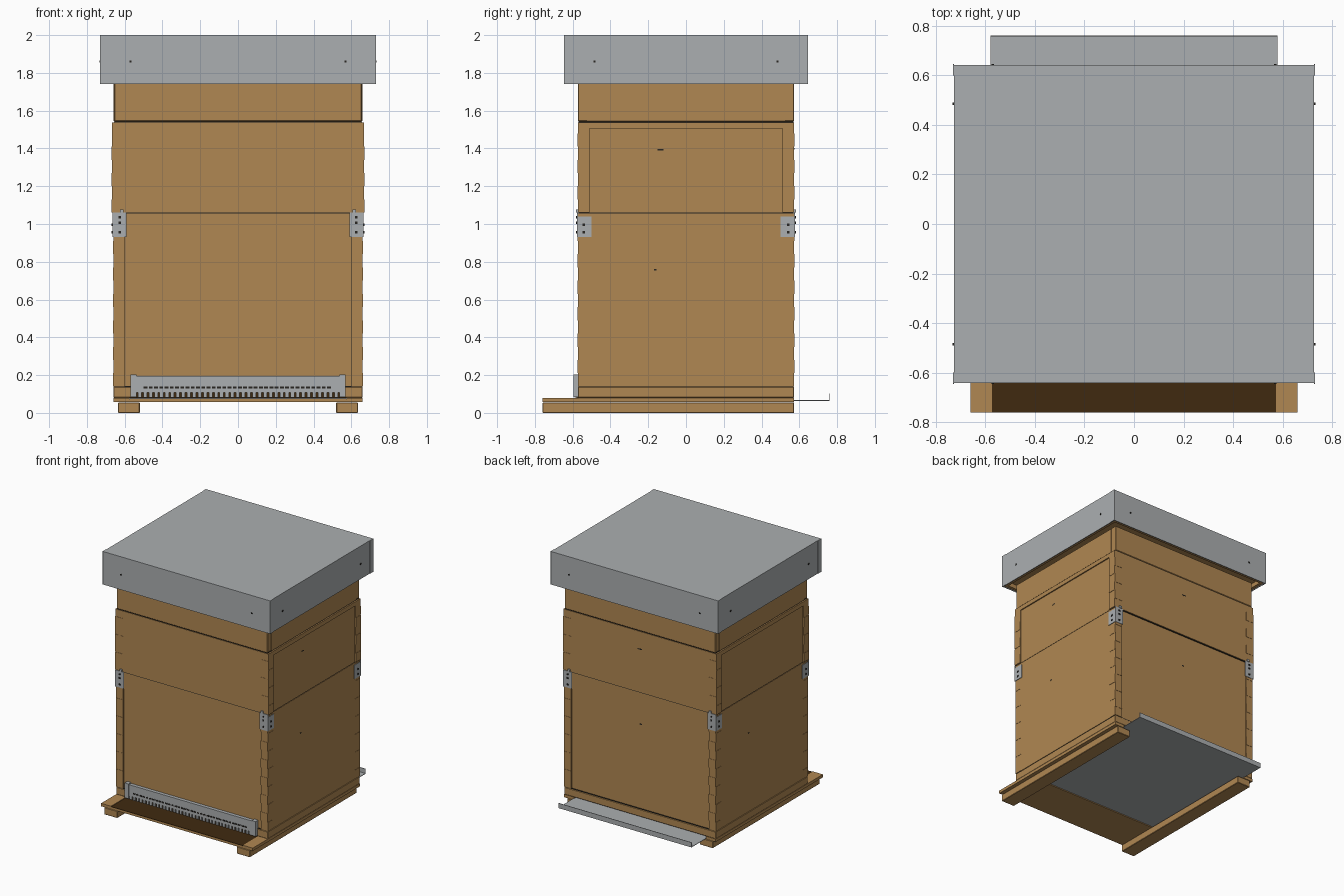
import bpy
import bmesh
from mathutils import Vector

cube = bpy.data.objects.get("Cube")
if cube:
    bpy.data.objects.remove(cube, do_unlink=True)


def material(name, rgb):
    m = bpy.data.materials.new(name)
    m.use_nodes = True
    m.diffuse_color = (*rgb, 1)
    m.node_tree.nodes["Principled BSDF"].inputs["Base Color"].default_value = (*rgb, 1)
    return m


WOOD = material("warm wood", (0.434, 0.242, 0.084))
METAL = material("galvanised metal", (0.41, 0.43, 0.44))
DARK = material("dark brown mesh", (0.051, 0.023, 0.005))
BLACK = material("dark holes", (0.02, 0.018, 0.015))


def add_box(bm, x, y, z):
    """Add a box given its (min, max) extent on each axis."""
    verts = bmesh.ops.create_cube(bm, size=1)["verts"]
    for v in verts:
        v.co = Vector([(lo + hi) / 2 + c * (hi - lo) for c, (lo, hi) in zip(v.co, (x, y, z))])


def part(name, mat, boxes, bevel=0):
    mesh = bpy.data.meshes.new(name)
    bm = bmesh.new()
    for b in boxes:
        add_box(bm, *b)
    bm.to_mesh(mesh)
    bm.free()
    mesh.materials.append(mat)
    obj = bpy.data.objects.new(name, mesh)
    bpy.context.collection.objects.link(obj)
    if bevel:
        mod = obj.modifiers.new("soft edges", "BEVEL")
        mod.width, mod.segments = bevel, 1
    return obj


def flip(span):
    return (-span[1], -span[0])


def mirror_x(boxes):
    return boxes + [(flip(x), y, z) for x, y, z in boxes]


def mirror_xy(boxes):
    both = mirror_x(boxes)
    return both + [(x, flip(y), z) for x, y, z in both]


def sym(half):
    return (-half, half)


W, D = 0.66, 0.573      # half width and half depth of the hive body
FRONT = -0.76

# Floor: runners, side rails, landing board and surrounding frame
part("runners", WOOD, mirror_x([((0.52, 0.635), (FRONT, D), (0, 0.055))]), 0.003)
part("floor_rails", WOOD, mirror_x([((0.575, W), (FRONT, D), (0.057, 0.08))]))
part("landing_board", WOOD, [(sym(0.575), (FRONT, -0.42), (0.057, 0.074))])
part("landing_mesh", DARK, [(sym(0.573), (FRONT, -0.55), (0.074, 0.077))])
part("floor_frame", WOOD, [(sym(W), sym(D), (0.08, 0.137))], 0.003)

# Sliding tray with a raised lip at the back
part("tray", METAL, [(sym(0.58), (-0.44, 0.76), (0.064, 0.068)),
                     (sym(0.58), (0.756, 0.76), (0.064, 0.103))])

# Lower box: recessed front and back panels between corner posts
part("lower_box", WOOD, [(sym(W), sym(D - 0.01), (0.14, 1.055))])
part("lower_posts", WOOD, mirror_xy([((0.6, W), (D - 0.03, D), (0.14, 1.055))]))

# Upper box: recessed side panels below a top rail
part("upper_box", WOOD, [(sym(W - 0.002), sym(D), (1.06, 1.538))])
part("upper_posts", WOOD, mirror_xy([((W - 0.03, 0.667), (0.51, D), (1.06, 1.538))]))
part("upper_rails", WOOD, mirror_x([((W - 0.03, 0.667), sym(0.51), (1.505, 1.538))]))

# Finger joints up the corners, alternating between the two faces
PITCH = 0.07


def fingers(name, z0, z1, half_w):
    boxes = []
    for i in range(int((z1 - z0) / PITCH)):
        z = (z0 + i * PITCH, z0 + (i + 1) * PITCH)
        if i % 2:
            boxes.append(((0.6, half_w), (D - 0.02, D + 0.002), z))
        else:
            boxes.append(((half_w - 0.02, half_w + 0.002), (0.51, D), z))
    part(name, WOOD, mirror_xy(boxes))


fingers("lower_fingers", 0.14, 1.055, W)
fingers("upper_fingers", 1.06, 1.538, 0.667)

# Shallow box under the roof, with butt jointed sides
part("top_box", WOOD, [(sym(W - 0.003), sym(D), (1.542, 1.75))], 0.005)
part("top_box_sides", WOOD, mirror_x([((W - 0.02, W), sym(0.525), (1.545, 1.74))]))

# Fine shadow seams between the stacked sections
part("seams", BLACK, [(sym(W - 0.004), sym(D - 0.004), (z - 0.003, z + 0.003))
                      for z in (0.1385, 1.0575, 1.54)])

# Roof: metal cover with an open underside, lined with wood
RW, RD = 0.727, 0.642
part("roof_cover", METAL,
     [(sym(RW), sym(RD), (1.8, 2.0))]
     + mirror_x([((RW - 0.006, RW), sym(RD), (1.74, 1.8))])
     + [(sym(RW - 0.006), y, (1.74, 1.8)) for y in ((-RD, 0.006 - RD), (RD - 0.006, RD))])
part("roof_folds", METAL, mirror_xy([((RW, RW + 0.003), (0.6, RD + 0.003), (1.74, 2.0))]))
part("roof_lining", WOOD,
     [(sym(RW - 0.006), sym(RD - 0.006), (1.78, 1.8))]
     + mirror_x([((RW - 0.03, RW - 0.006), sym(RD - 0.006), (1.746, 1.78))])
     + [(sym(RW - 0.03), y, (1.746, 1.78))
        for y in ((0.006 - RD, 0.03 - RD), (RD - 0.03, RD - 0.006))])
part("roof_nails", BLACK, mirror_xy([
    ((RW, RW + 0.005), (0.48, 0.49), (1.855, 1.865)),
    ((0.565, 0.575), (RD, RD + 0.004), (1.855, 1.865))]))

# Angle brackets locating the boxes, with screws
part("corner_brackets", METAL, mirror_xy([
    ((0.59, W + 0.005), (D, D + 0.005), (0.93, 1.06)),
    ((W, W + 0.005), (0.5, D), (0.93, 1.04))]))
part("bracket_screws", BLACK, mirror_xy(
    [((0.62, 0.632), (D + 0.005, D + 0.009), (z, z + 0.012)) for z in (0.95, 1.0, 1.03)]
    + [((W + 0.005, W + 0.009), (0.535, 0.547), (z, z + 0.012)) for z in (0.95, 0.99)]))
part("bracket_tabs", METAL, mirror_xy([((0.605, 0.625), (D, D + 0.01), (1.06, 1.078))]))

# Entrance reducer: plate, end guides, slots and comb teeth
part("entrance_plate", METAL, [(sym(0.54), (-0.59, -0.56), (0.108, 0.195))])
part("entrance_guides", METAL, mirror_x([((0.537, 0.57), (-0.596, -0.56), (0.085, 0.202))]))
SLOTS = 36
part("entrance_slots", BLACK, [
    ((x, x + 0.02), (-0.592, -0.589), (0.128, 0.139))
    for x in (-0.5 + i / SLOTS for i in range(SLOTS))])
part("entrance_shadow", DARK, [(sym(0.537), (-0.58, -0.56), (0.08, 0.108))])
part("entrance_teeth", METAL, [
    ((x, x + 0.019), (-0.59, -0.58), (0.082, 0.108))
    for x in (-0.53 + i * 1.04 / SLOTS for i in range(SLOTS + 1))])

# Small knots in the wood
part("wood_knots", BLACK, [
    ((W, W + 0.001), (-0.17, -0.155), (0.755, 0.763)),
    ((-W - 0.001, -W), (0.155, 0.17), (0.755, 0.763)),
    ((-0.02, 0.02), (D, D + 0.001), (1.395, 1.403)),
    ((-0.01, 0.01), (D - 0.01, D - 0.009), (0.8, 0.808)),
    ((W - 0.002, W - 0.001), (-0.15, -0.12), (1.39, 1.397))])
